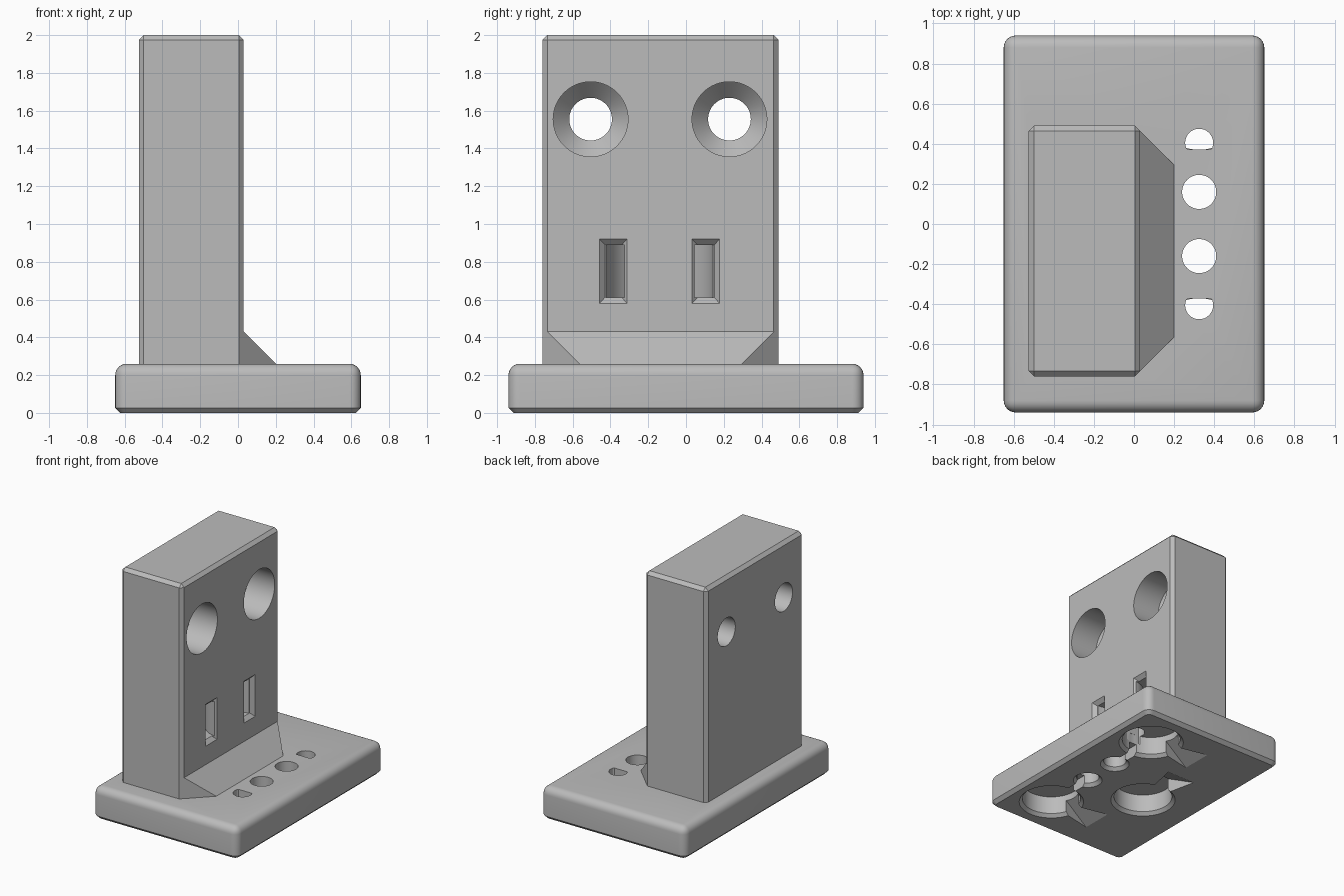
import bpy, bmesh, math
from mathutils import Matrix, Vector

if "Cube" in bpy.data.objects:
    bpy.data.objects.remove(bpy.data.objects["Cube"])

grey = bpy.data.materials.new("plain grey")
grey.use_nodes = True
COLOUR = (0.5, 0.5, 0.5, 1)
grey.diffuse_color = COLOUR
grey.node_tree.nodes["Principled BSDF"].inputs["Base Color"].default_value = COLOUR


def finish(bm, name):
    bmesh.ops.recalc_face_normals(bm, faces=bm.faces)
    mesh = bpy.data.meshes.new(name)
    bm.to_mesh(mesh)
    bm.free()
    mesh.materials.append(grey)
    obj = bpy.data.objects.new(name, mesh)
    bpy.context.collection.objects.link(obj)
    return obj


def box_mesh(lo, hi):
    bm = bmesh.new()
    bmesh.ops.create_cube(bm, size=1)
    lo, hi = Vector(lo), Vector(hi)
    for v in bm.verts:
        v.co = [(a + b) / 2 + c * (b - a) for a, b, c in zip(lo, hi, v.co)]
    return bm


def bevel(bm, edges, width, segments):
    bmesh.ops.bevel(bm, geom=edges, offset=width, segments=segments,
                    affect='EDGES', profile=0.5)


def hull(name, points):
    bm = bmesh.new()
    for p in points:
        bm.verts.new(p)
    bmesh.ops.convex_hull(bm, input=bm.verts)
    return finish(bm, name)


def lathe(name, profile, location, axis='Z'):
    """Spin a closed (radius, height) profile around an axis."""
    bm = bmesh.new()
    ring = [bm.verts.new((r, 0, h)) for r, h in profile]
    edges = [bm.edges.new((ring[i - 1], ring[i])) for i in range(len(ring))]
    bmesh.ops.spin(bm, geom=ring + edges, cent=(0, 0, 0), axis=(0, 0, 1),
                   angle=math.tau, steps=64, use_merge=True)
    bmesh.ops.remove_doubles(bm, verts=bm.verts, dist=1e-5)
    bmesh.ops.dissolve_degenerate(bm, dist=1e-6, edges=bm.edges)
    if axis == 'X':
        bm.transform(Matrix.Rotation(math.pi / 2, 4, 'Y'))
    bm.transform(Matrix.Translation(location))
    return finish(bm, name)


def combine(target, part, operation):
    mod = target.modifiers.new(part.name, 'BOOLEAN')
    mod.operation, mod.solver, mod.object = operation, 'EXACT', part
    bpy.context.view_layer.objects.active = target
    bpy.ops.object.modifier_apply(modifier=mod.name)
    bpy.data.objects.remove(part)


# Base plate: rounded sides and top, chamfered underside
bm = box_mesh((-0.65, -0.94, 0), (0.65, 0.94, 0.26))
bevel(bm, [e for e in bm.edges if max(v.co.z for v in e.verts) > 0.1], 0.06, 6)
bevel(bm, [e for e in bm.edges if max(v.co.z for v in e.verts) < 0.001], 0.027, 1)
stand = finish(bm, "stand")

# Upright block with chamfered edges
bm = box_mesh((-0.525, -0.76, 0.2), (0.03, 0.49, 2))
bevel(bm, [e for e in bm.edges if max(v.co.z for v in e.verts) > 1], 0.026, 1)
combine(stand, finish(bm, "upright"), 'UNION')

# Sloping foot fillet between the upright and the base
fillet = [(x, y, z) for z in (0.2, 0.26) for x, lo, hi in
          ((-0.1, -0.735, 0.465), (0.03, -0.735, 0.465), (0.2, -0.565, 0.295))
          for y in (lo, hi)]
fillet += [(x, y, 0.43) for x in (-0.1, 0.03) for y in (-0.735, 0.465)]
combine(stand, hull("foot_fillet", fillet), 'UNION')

# Counterbored screw holes through the upright
bore = [(0, -0.7), (0.113, -0.7), (0.113, -0.33), (0.198, -0.24),
        (0.198, 0.1), (0, 0.1)]
for y in (-0.505, 0.23):
    combine(stand, lathe("screw_hole", bore, (0.03, y, 1.555), 'X'), 'DIFFERENCE')

# Curved tie tunnel with flared mouths
tunnel = [(0.185, -0.14), (0.285, -0.14), (0.285, 0.14), (0.185, 0.14)]
combine(stand, lathe("tie_tunnel", tunnel, (0.03, -0.14, 0.75)), 'DIFFERENCE')
for side in (-1, 1):
    mouth = [(x, -0.14 + side * (0.245 + s * w), 0.75 + t * h)
             for x, w, h in ((0.04, 0.083, 0.18), (0.0, 0.045, 0.14))
             for s in (-1, 1) for t in (-1, 1)]
    combine(stand, hull("tunnel_mouth", mouth), 'DIFFERENCE')


# Round pockets in the underside, each with a flared prying ramp
def pocket(x, y, turn):
    profile = [(0, -0.05), (0.245, -0.05), (0.245, 0), (0.22, 0.025),
               (0.22, 0.17), (0, 0.17)]
    combine(stand, lathe("pocket", profile, (x, y, 0)), 'DIFFERENCE')
    place = Matrix.Translation((x, y, 0)) @ Matrix.Rotation(turn, 4, 'Z')
    ramp = [place @ Vector(p) for s in (-1, 1) for p in
            ((0.15, s * 0.06, -0.02), (0.15, s * 0.06, 0.15),
             (0.2, s * 0.06, 0.12), (0.45, s * 0.125, 0), (0.45, s * 0.125, -0.02))]
    combine(stand, hull("prying_ramp", ramp), 'DIFFERENCE')


pocket(-0.19, -0.12, math.pi / 2)
for side in (-1, 1):
    pocket(0.325, side * 0.59, math.pi)

# Cable holes, the channels to the pockets, and the small vents above them
hole = [(0, -0.05), (0.11, -0.05), (0.11, 0), (0.085, 0.025), (0.085, 0.4), (0, 0.4)]
for side in (-1, 1):
    combine(stand, lathe("cable_hole", hole, (0.325, side * 0.16, 0)), 'DIFFERENCE')
    ends = sorted((side * 0.16, side * 0.42))
    channel = box_mesh((0.29, ends[0], -0.05), (0.36, ends[1], 0.09))
    combine(stand, finish(channel, "cable_channel"), 'DIFFERENCE')
    rim = [(0.325 + 0.07 * math.cos(a), side * max(0.372, 0.405 + 0.07 * math.sin(a)), z)
           for a in (i * math.tau / 32 for i in range(32)) for z in (0.1, 0.4)]
    combine(stand, hull("vent", rim), 'DIFFERENCE')

# Smooth the curved surfaces, keep the edges crisp
bpy.ops.object.select_all(action='DESELECT')
stand.select_set(True)
bpy.context.view_layer.objects.active = stand
bpy.ops.object.shade_smooth_by_angle(angle=math.radians(25))
